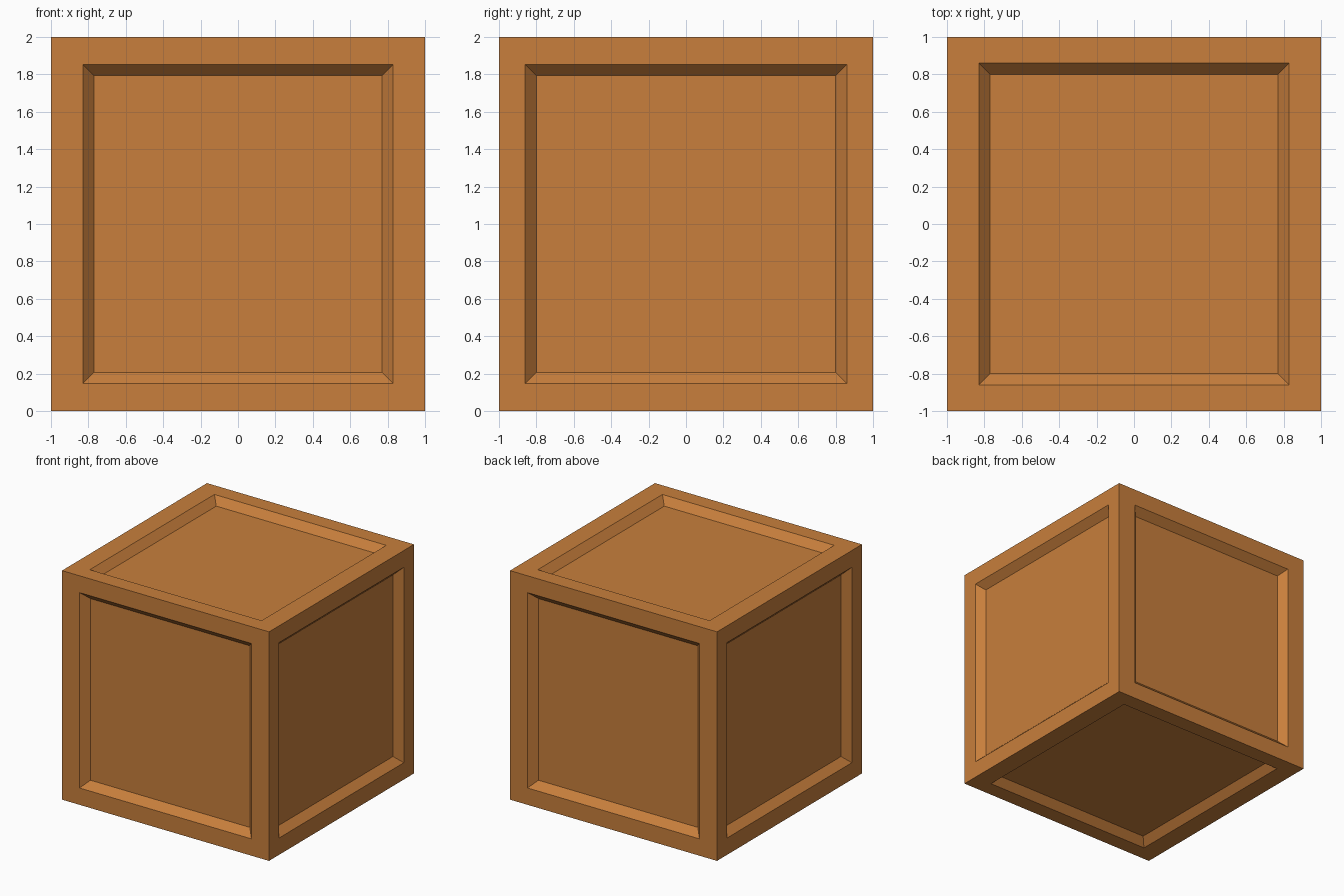
import bpy, bmesh
from mathutils import Vector

if "Cube" in bpy.data.objects:
    bpy.data.objects.remove(bpy.data.objects["Cube"])

# Recess opening half-sizes along x, y, z; bevel run and depth of the panels
OPEN = Vector((0.83, 0.86, 0.853))
RUN = 0.06
DEPTH = 0.063

wood = bpy.data.materials.new("warm brown wood")
wood.diffuse_color = (0.578, 0.212, 0.045, 1)
wood.use_nodes = True
wood.node_tree.nodes["Principled BSDF"].inputs["Base Color"].default_value = wood.diffuse_color


def inset_to(bm, face, half, level):
    """Inset one face, then place its corners at given half-sizes and level."""
    axis = max(range(3), key=lambda i: abs(face.normal[i]))
    bmesh.ops.inset_individual(bm, faces=[face], thickness=0.03)
    for v in face.verts:
        for i in range(3):
            size = level if i == axis else half[i]
            v.co[i] = size if v.co[i] > 0 else -size


# Crate: a cube with a sloped, sunken panel on all six sides
bm = bmesh.new()
bmesh.ops.create_cube(bm, size=2)
bm.normal_update()
inner = OPEN - Vector((RUN, RUN, RUN))
for face in list(bm.faces):
    inset_to(bm, face, OPEN, 1.0)
    face.normal_update()
    inset_to(bm, face, inner, 1.0 - DEPTH)
bmesh.ops.translate(bm, verts=bm.verts, vec=(0, 0, 1))
bmesh.ops.recalc_face_normals(bm, faces=bm.faces)

mesh = bpy.data.meshes.new("crate")
bm.to_mesh(mesh)
bm.free()
mesh.materials.append(wood)
crate = bpy.data.objects.new("crate", mesh)
bpy.context.collection.objects.link(crate)
